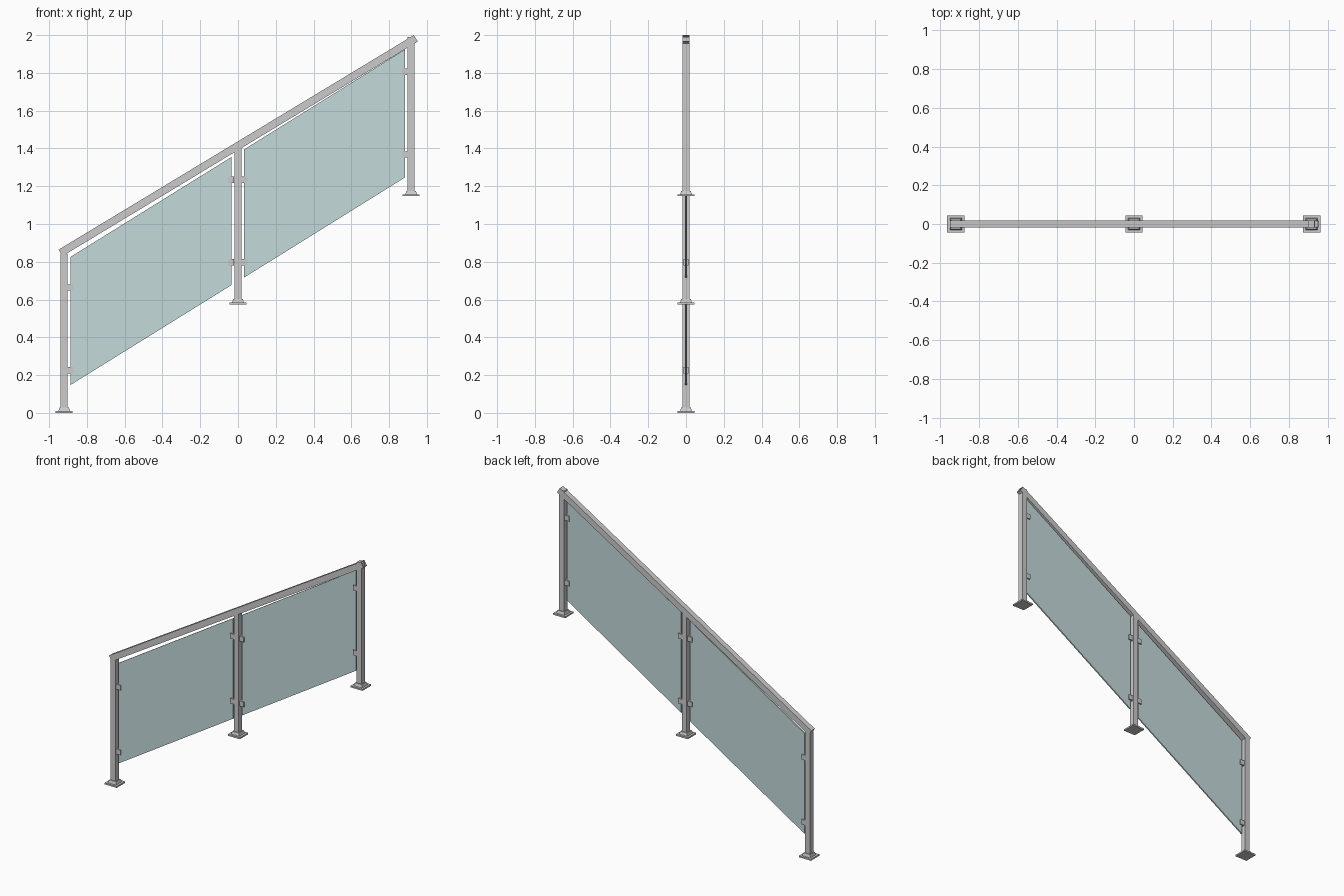
import bpy, bmesh
from mathutils import Vector

if "Cube" in bpy.data.objects:
    bpy.data.objects.remove(bpy.data.objects["Cube"])

glass_mat = bpy.data.materials.new("tinted_glass")
glass_mat.diffuse_color = (0.56, 0.70, 0.71, 1)
glass_mat.use_nodes = True
glass_mat.node_tree.nodes["Principled BSDF"].inputs["Base Color"].default_value = glass_mat.diffuse_color


def make(name, bm, mat=None):
    bmesh.ops.recalc_face_normals(bm, faces=bm.faces)
    me = bpy.data.meshes.new(name)
    bm.to_mesh(me)
    bm.free()
    ob = bpy.data.objects.new(name, me)
    bpy.context.collection.objects.link(ob)
    if mat:
        me.materials.append(mat)
    return ob


def prism(name, profile, depth, mat=None):
    """Extrude an (x, z) profile along y, centred on y = 0."""
    bm = bmesh.new()
    face = bm.faces.new([bm.verts.new((x, -depth / 2, z)) for x, z in profile])
    ext = bmesh.ops.extrude_face_region(bm, geom=[face])
    verts = [v for v in ext["geom"] if isinstance(v, bmesh.types.BMVert)]
    bmesh.ops.translate(bm, verts=verts, vec=(0, depth, 0))
    return make(name, bm, mat)


def box(name, x0, x1, z0, z1, depth):
    return prism(name, [(x0, z0), (x1, z0), (x1, z1), (x0, z1)], depth)


def collar(name, x, z0, z1, bottom, top):
    """Square collar tapering upwards."""
    bm = bmesh.new()
    bmesh.ops.create_cube(bm, size=1)
    for v in bm.verts:
        w = top if v.co.z > 0 else bottom
        v.co = (x + v.co.x * w, v.co.y * w, z1 if v.co.z > 0 else z0)
    return make(name, bm)


# Posts with base plates and collars, stepping up the stair
for tag, x, z in (("lower", -0.92, 0), ("middle", 0, 0.575), ("upper", 0.917, 1.147)):
    box(tag + "_post", x - 0.0185, x + 0.0185, z + 0.005, z + 0.842, 0.037)
    box(tag + "_base_plate", x - 0.045, x + 0.045, z, z + 0.01, 0.09)
    collar(tag + "_collar", x, z + 0.01, z + 0.028, 0.062, 0.05)

# Sloping handrail: open square tube
a, b = Vector((-0.95, 0, 0.864)), Vector((0.931, 0, 2.0))
d = (b - a).normalized()
n = Vector((d.z, 0, -d.x))
bm = bmesh.new()
rings = []
for p in (a, b):
    for inset in (0, 0.003):
        w, t0, t1 = 0.0185 - inset, inset, 0.04 - inset
        rings.append([bm.verts.new(p + n * t + Vector((0, y, 0)))
                      for y, t in ((-w, t0), (w, t0), (w, t1), (-w, t1))])
for r, s in ((0, 2), (1, 3), (0, 1), (2, 3)):
    for i in range(4):
        j = (i + 1) % 4
        bm.faces.new((rings[r][i], rings[r][j], rings[s][j], rings[s][i]))
make("handrail", bm)

# Glass panels held by pairs of clamps on each side
for tag, x0, x1, z0 in (("lower", -0.888, -0.034, 0.147), ("upper", 0.033, 0.885, 0.717)):
    rise, h = 0.53, 0.678
    prism(tag + "_glass_panel", [(x0, z0), (x1, z0 + rise), (x1, z0 + rise + h), (x0, z0 + h)],
          0.009, glass_mat)
    low = 0.226 if tag == "lower" else 0.797
    for side, cx, cz in (("left", x0 + 0.002, low), ("right", x1 - 0.003, low + 0.571)):
        for k, dz in (("bottom", 0), ("top", 0.438)):
            box(f"{tag}_{side}_{k}_clamp", cx - 0.016, cx + 0.016,
                cz + dz - 0.017, cz + dz + 0.017, 0.024)
